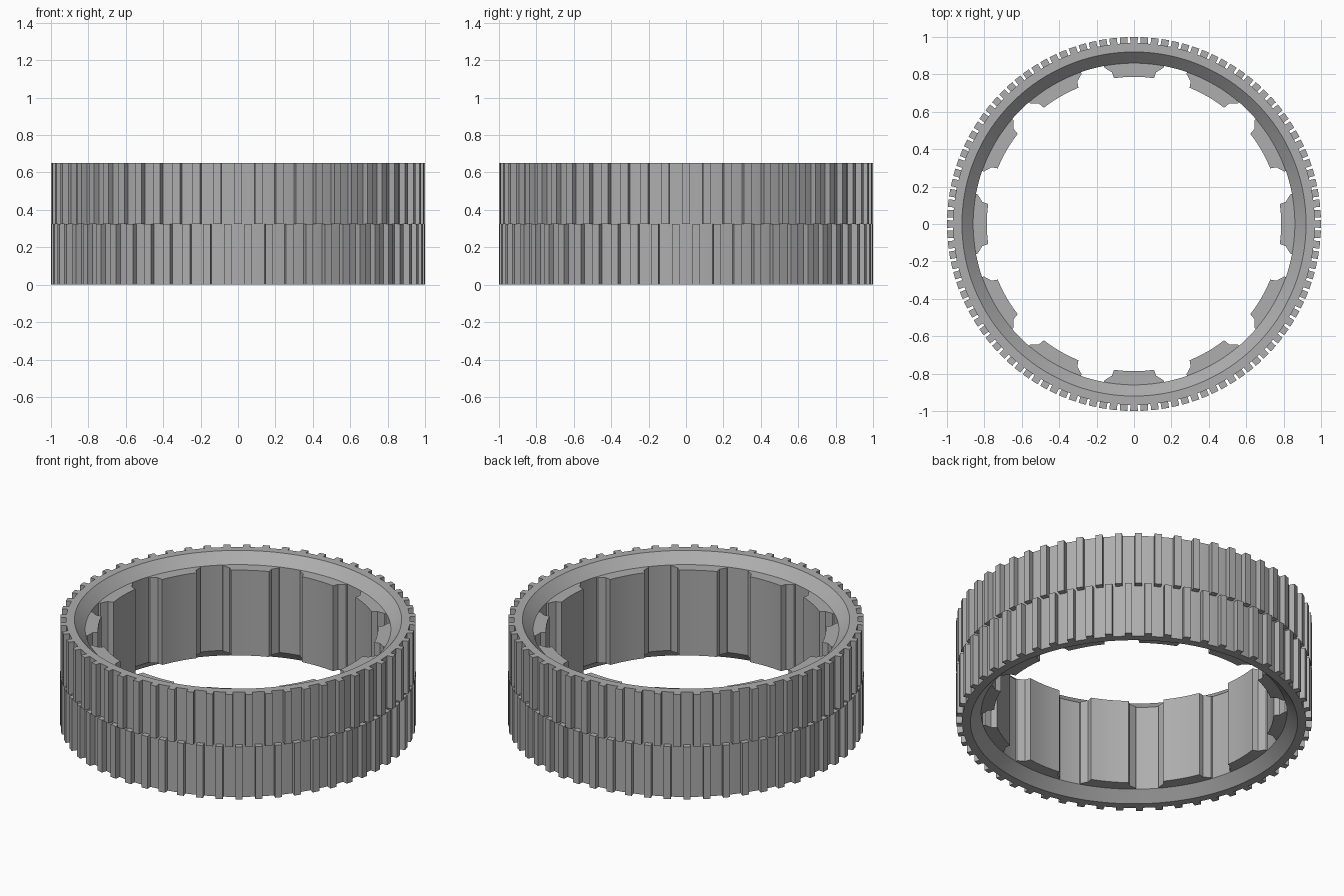
import bpy, bmesh
from math import sin, cos, radians, pi

cube = bpy.data.objects.get("Cube")
if cube:
    bpy.data.objects.remove(cube, do_unlink=True)

HEIGHT, MID = 0.65, 0.325
CHAMFER = 0.06
TEETH, LUGS = 56, 12
PITCH = 360 / TEETH

grey = bpy.data.materials.new("tyre_grey")
grey.use_nodes = True
colour = (0.42, 0.42, 0.42, 1)
grey.diffuse_color = colour
grey.node_tree.nodes["Principled BSDF"].inputs["Base Color"].default_value = colour


def polar(r, deg):
    a = radians(deg)
    return r * cos(a), r * sin(a)


def finish(name, bm):
    bmesh.ops.recalc_face_normals(bm, faces=bm.faces)
    mesh = bpy.data.meshes.new(name)
    bm.to_mesh(mesh)
    bm.free()
    mesh.materials.append(grey)
    ob = bpy.data.objects.new(name, mesh)
    bpy.context.collection.objects.link(ob)
    bpy.ops.object.select_all(action='DESELECT')
    ob.select_set(True)
    bpy.context.view_layer.objects.active = ob
    bpy.ops.object.shade_smooth_by_angle(angle=radians(20))
    return ob


def prism(bm, outline, z0, z1):
    """Extrude a flat outline from z0 to z1."""
    face = bm.faces.new([bm.verts.new((x, y, z0)) for x, y in outline])
    ext = bmesh.ops.extrude_face_region(bm, geom=[face])
    for v in ext["geom"]:
        if isinstance(v, bmesh.types.BMVert):
            v.co.z = z1
    

# Main ring: a lathed section with chamfered inner rims
bm = bmesh.new()
section = [(0.967, 0), (0.967, HEIGHT), (0.92, HEIGHT), (0.86, HEIGHT - CHAMFER),
           (0.86, CHAMFER), (0.92, 0)]
steps = TEETH * 3
rings = []
for i in range(steps):
    rings.append([bm.verts.new((*polar(r, 360 * i / steps), z)) for r, z in section])
for i, ring in enumerate(rings):
    after = rings[(i + 1) % steps]
    for j in range(len(section)):
        k = (j + 1) % len(section)
        bm.faces.new((ring[j], after[j], after[k], ring[k]))
finish("ring_body", bm)


# Outer tread: two rows of teeth, staggered by half a pitch
def tread_row(name, z0, z1, shift):
    bm = bmesh.new()
    for i in range(TEETH):
        a = 90 + (i + shift) * PITCH
        outline = [polar(0.955, a - 1.2), polar(1.0, a - 1.15),
                   polar(1.0, a + 1.15), polar(0.955, a + 1.2)]
        prism(bm, outline, z0, z1)
    finish(name, bm)


tread_row("upper_tread", MID, HEIGHT, 0)
tread_row("lower_tread", 0, MID, 0.5)

# Inner lugs with stepped flanks and curved faces
bm = bmesh.new()
flank = [(0.868, 10.9), (0.85, 10.7), (0.82, 8.3), (0.787, 7.8)]
for i in range(LUGS):
    a = i * 360 / LUGS
    outline = [polar(r, a - d) for r, d in flank]
    outline += [polar(0.787, a + d) for d in (-4, 0, 4)]
    outline += [polar(r, a + d) for r, d in reversed(flank)]
    outline += [polar(0.868, a + d) for d in (5, 0, -5)]
    prism(bm, outline, CHAMFER, HEIGHT - CHAMFER)
finish("inner_lugs", bm)
